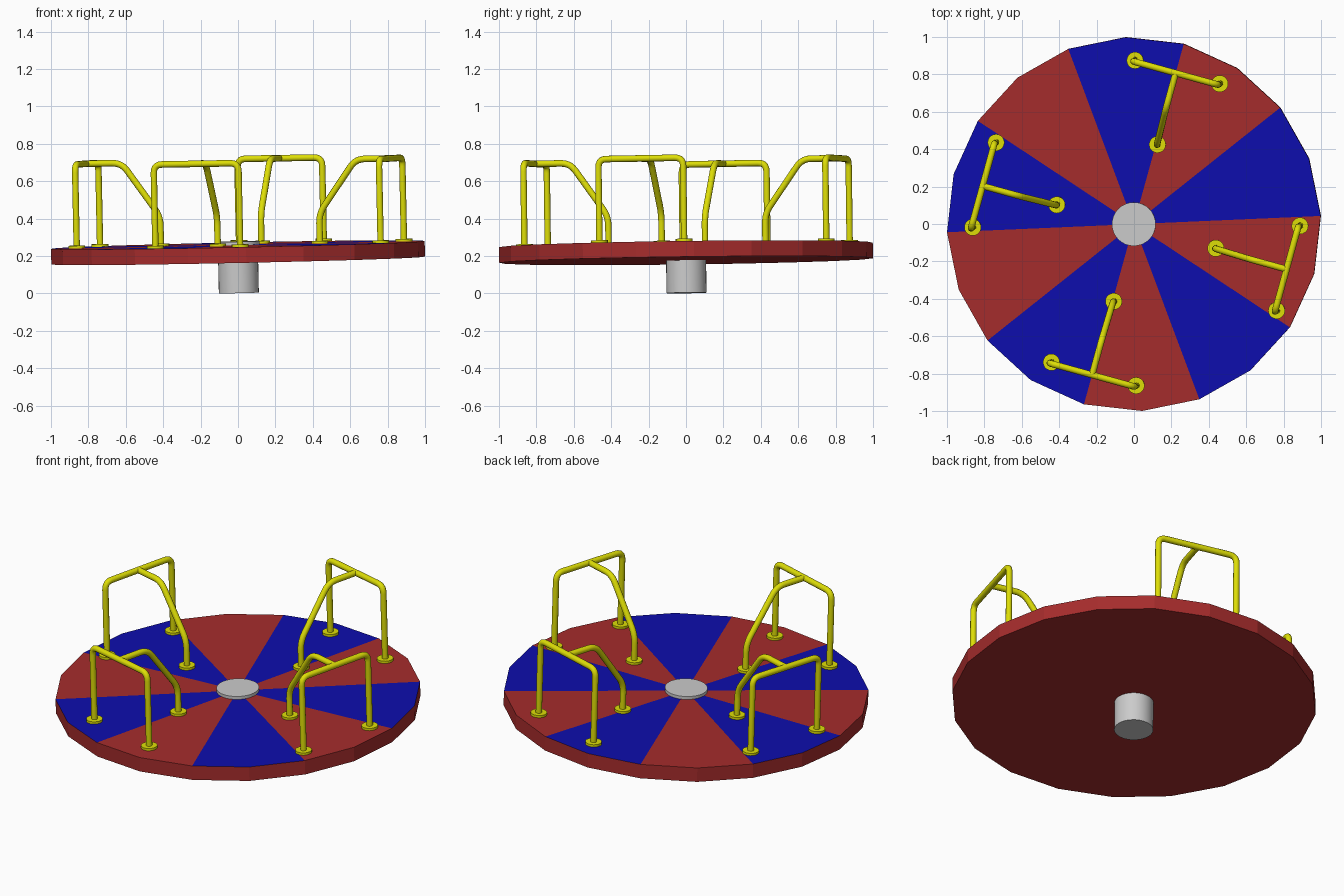
import bpy, bmesh
from math import cos, sin, radians
from mathutils import Vector, Matrix, Euler

if "Cube" in bpy.data.objects:
    bpy.data.objects.remove(bpy.data.objects["Cube"])

# Slight tilt shared by the whole platform
PIVOT = Matrix.Translation((0, 0, 0.217))
TILT = PIVOT @ Euler((0.013, -0.021, 0)).to_matrix().to_4x4() @ PIVOT.inverted()
DECK_LOW, DECK_TOP = 0.176, 0.260
TUBE = 0.0175


def material(name, rgb):
    m = bpy.data.materials.new(name)
    m.diffuse_color = (*rgb, 1)
    m.use_nodes = True
    m.node_tree.nodes["Principled BSDF"].inputs["Base Color"].default_value = m.diffuse_color
    return m


RED = material("red", (0.38, 0.025, 0.025))
BLUE = material("blue", (0.004, 0.004, 0.42))
YELLOW = material("yellow", (0.73, 0.73, 0.002))


def add_cylinder(name, x, y, z0, z1, r, sides, mat=None):
    bpy.ops.mesh.primitive_cylinder_add(vertices=sides, radius=r, depth=z1 - z0)
    ob = bpy.context.object
    bpy.ops.object.shade_smooth_by_angle()
    ob.name = name
    ob.matrix_world = TILT @ Matrix.Translation((x, y, (z0 + z1) / 2))
    if mat:
        ob.data.materials.append(mat)
    return ob


def rounded(points, r, steps=5):
    """Round the inner corners of a path."""
    pts = [Vector(p) for p in points]
    out = [pts[0]]
    for a, b, c in zip(pts, pts[1:], pts[2:]):
        p = b + (a - b).normalized() * r
        q = b + (c - b).normalized() * r
        for i in range(steps + 1):
            t = i / steps
            out.append(p * (1 - t) ** 2 + b * 2 * t * (1 - t) + q * t * t)
    return out + [pts[-1]]


def add_tube(name, points, matrix):
    cu = bpy.data.curves.new(name, 'CURVE')
    cu.dimensions = '3D'
    cu.bevel_depth = TUBE
    cu.bevel_resolution = 4
    cu.use_fill_caps = True
    sp = cu.splines.new('POLY')
    sp.points.add(len(points) - 1)
    for sp_pt, p in zip(sp.points, points):
        sp_pt.co = (*p, 1)
    cu.materials.append(YELLOW)
    ob = bpy.data.objects.new(name, cu)
    bpy.context.collection.objects.link(ob)
    ob.matrix_world = matrix


# Deck: 20-sided disc, top painted in ten alternating wedges
bm = bmesh.new()
ring = [(cos(radians(2.5 + 18 * i)), sin(radians(2.5 + 18 * i))) for i in range(20)]
low = [bm.verts.new((x, y, DECK_LOW)) for x, y in ring]
top = [bm.verts.new((x, y, DECK_TOP)) for x, y in ring]
hub = bm.verts.new((0, 0, DECK_TOP))
bm.faces.new(low[::-1])
for i in range(20):
    j = (i + 1) % 20
    bm.faces.new((low[i], low[j], top[j], top[i]))
    wedge = bm.faces.new((hub, top[i], top[j]))
    wedge.material_index = 1 - (i // 2) % 2
me = bpy.data.meshes.new("deck")
bm.to_mesh(me)
bm.free()
me.materials.append(RED)
me.materials.append(BLUE)
deck = bpy.data.objects.new("deck", me)
bpy.context.collection.objects.link(deck)
deck.matrix_world = TILT

# Centre post and hub cap
add_cylinder("centre_post", 0, 0, 0.003, DECK_LOW + 0.02, 0.107, 32)
add_cylinder("hub_cap", 0, 0, DECK_TOP - 0.01, DECK_TOP + 0.018, 0.117, 32)

# Four handrails: outer arch, bent inner leg and three foot flanges
OUT, INN, HALF, BAR = 0.839, 0.437, 0.235, DECK_TOP + 0.448
OFFSETS = ((0.007, -0.009), (-0.013, 0.010), (-0.010, 0.006), (0.020, -0.008))
for k, (dr, dt) in enumerate(OFFSETS):
    spin = Matrix.Rotation(radians(74.6 + 90 * k), 4, 'Z') @ Matrix.Translation((dr, dt, 0))
    arch = [(OUT, -HALF, DECK_TOP), (OUT, -HALF, BAR), (OUT, HALF, BAR), (OUT, HALF, DECK_TOP)]
    leg = [(OUT, 0, BAR), (0.645, 0, BAR), (INN, 0, DECK_TOP + 0.16), (INN, 0, DECK_TOP)]
    add_tube(f"rail_arch_{k + 1}", rounded(arch, 0.045), TILT @ spin)
    add_tube(f"rail_leg_{k + 1}", rounded(leg, 0.05), TILT @ spin)
    for n, (r, t) in enumerate(((OUT, -HALF), (OUT, HALF), (INN, 0))):
        p = spin @ Vector((r, t, 0))
        add_cylinder(f"rail_foot_{k + 1}_{n + 1}", p.x, p.y,
                     DECK_TOP - 0.005, DECK_TOP + 0.014, 0.045, 20, YELLOW)
